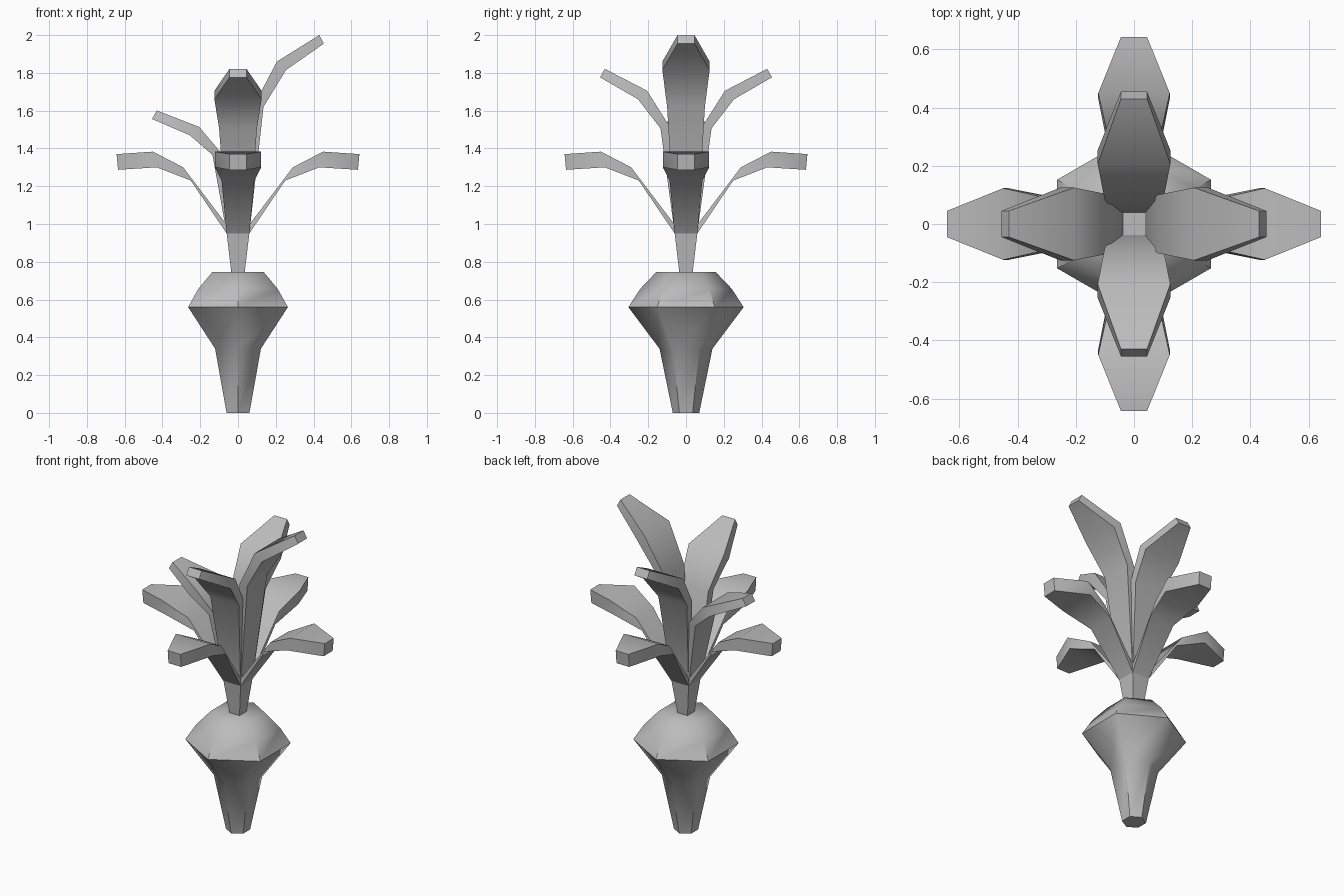
import bpy, bmesh, math
from mathutils import Matrix, Vector

if "Cube" in bpy.data.objects:
    bpy.data.objects.remove(bpy.data.objects["Cube"])

GREY = (0.5, 0.5, 0.5, 1)
mat = bpy.data.materials.new("plain grey")
mat.use_nodes = True
mat.diffuse_color = GREY
mat.node_tree.nodes["Principled BSDF"].inputs["Base Color"].default_value = GREY


def loft(name, rings):
    """Skin a closed solid over rings of points."""
    bm = bmesh.new()
    loops = [[bm.verts.new(p) for p in ring] for ring in rings]
    n = len(loops[0])
    for a, b in zip(loops, loops[1:]):
        for i in range(n):
            j = (i + 1) % n
            bm.faces.new((a[i], a[j], b[j], b[i]))
    bm.faces.new(loops[0])
    bm.faces.new(loops[-1])
    bmesh.ops.recalc_face_normals(bm, faces=bm.faces)
    mesh = bpy.data.meshes.new(name)
    bm.to_mesh(mesh)
    bm.free()
    mesh.materials.append(mat)
    obj = bpy.data.objects.new(name, mesh)
    bpy.context.collection.objects.link(obj)
    bpy.ops.object.select_all(action="DESELECT")
    obj.select_set(True)
    bpy.context.view_layer.objects.active = obj
    bpy.ops.object.shade_smooth_by_angle(angle=math.radians(50.5))
    return obj


def polygon(sides, radius, z, start):
    turns = [start + math.tau * i / sides for i in range(sides)]
    return [(radius * math.cos(a), radius * math.sin(a), z) for a in turns]


# Six-sided root bulb
bulb = [(0.07, 0), (0.14, 0.34), (0.305, 0.56), (0.243, 0.656), (0.158, 0.745)]
loft("root_bulb", [polygon(6, r, z, math.pi / 2) for r, z in bulb])

# Square stem, flaring upward
stem = [(0.035, 0.74), (0.06, 0.95)]
loft("stem", [polygon(4, h * math.sqrt(2), z, math.pi / 4) for h, z in stem])

# Leaf sections: top x, top z, underside x, drop to underside, half width
BASE = 0.95
UPPER = [(0.037, 0.95, 0.06, 0, 0.06), (0.08, 1.62, 0.135, 0, 0.1),
         (0.206, 1.86, 0.254, 0.045, 0.125), (0.43, 2.0, 0.455, 0.045, 0.045)]
LOWER = [(0.04, 0.97, 0.06, 0.02, 0.06), (0.29, 1.3, 0.25, 0.07, 0.087),
         (0.45, 1.383, 0.43, 0.083, 0.123), (0.643, 1.37, 0.635, 0.083, 0.045)]


def leaf(name, sections, quarter, stretch=1):
    turn = Matrix.Rotation(quarter * math.pi / 2, 3, "Z")
    rings = []
    for xt, zt, xu, drop, w in sections:
        z = BASE + (zt - BASE) * stretch
        ring = [(xt, -w, z), (xt, w, z), (xu, w, z - drop), (xu, -w, z - drop)]
        rings.append([turn @ Vector(p) for p in ring])
    loft(name, rings)


# Four low spreading leaves and four upright leaves of differing height
sides = [("left", 1), ("back", 0.83), ("right", 0.62), ("front", 0.83)]
for q, (side, stretch) in enumerate(sides):
    leaf("lower_leaf_" + side, LOWER, q)
    leaf("upper_leaf_" + side, UPPER, q, stretch)
